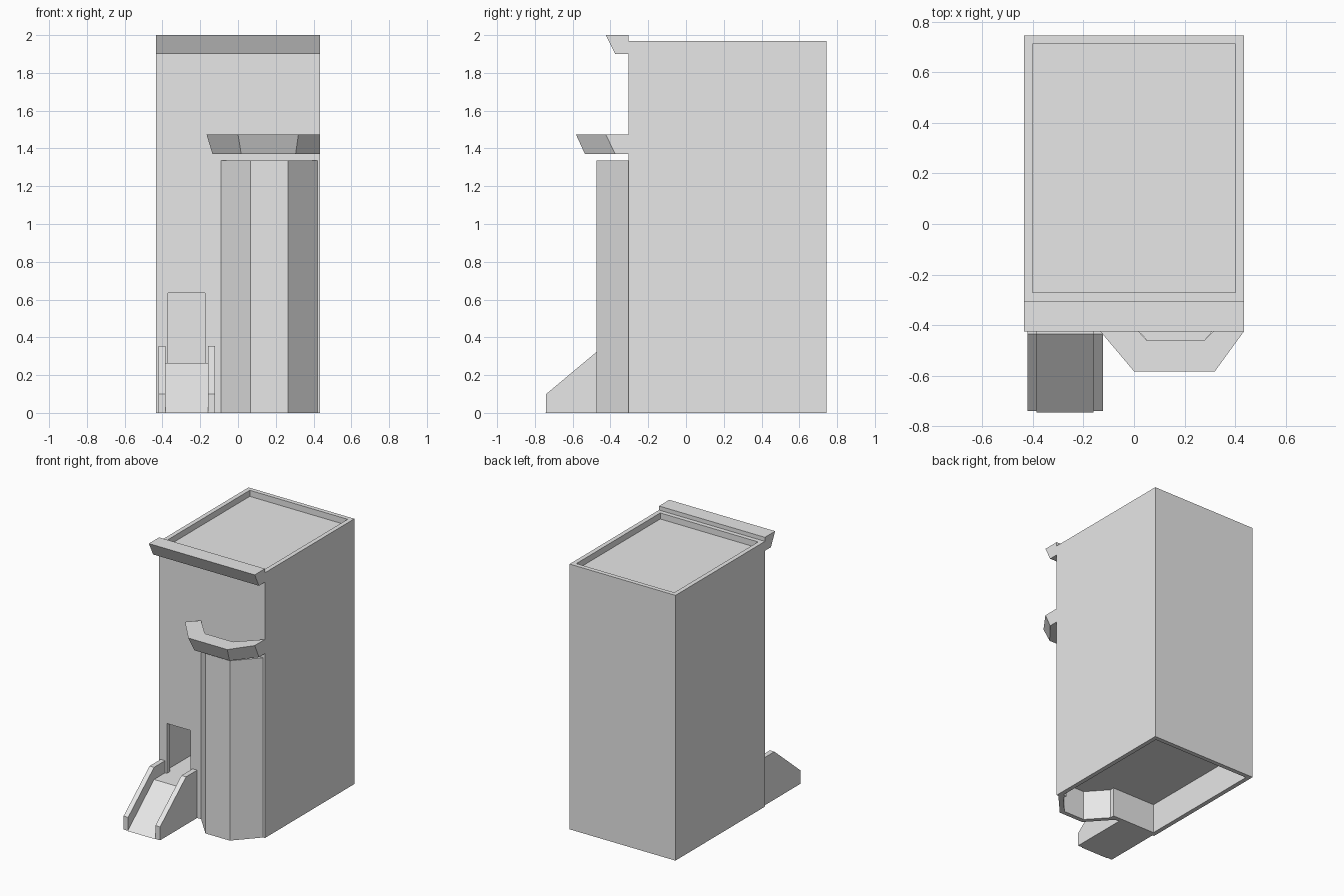
import bpy, bmesh
from mathutils import Vector

cube = bpy.data.objects.get("Cube")
if cube:
    bpy.data.objects.remove(cube, do_unlink=True)

# Single plaster colour
grey = bpy.data.materials.new("pale_grey")
grey.use_nodes = True
colour = (0.8, 0.8, 0.8, 1)
grey.diffuse_color = colour
grey.node_tree.nodes["Principled BSDF"].inputs["Base Color"].default_value = colour


def finish(name, bm):
    bmesh.ops.recalc_face_normals(bm, faces=bm.faces)
    mesh = bpy.data.meshes.new(name)
    bm.to_mesh(mesh)
    bm.free()
    mesh.materials.append(grey)
    obj = bpy.data.objects.new(name, mesh)
    bpy.context.collection.objects.link(obj)
    return obj


def prism(name, outline, low, high, axis="z"):
    """Extrude a 2D outline along z (outline is x, y) or x (outline is y, z)."""
    bm = bmesh.new()
    place = (lambda a, b: (a, b, low)) if axis == "z" else (lambda a, b: (low, a, b))
    face = bm.faces.new([bm.verts.new(place(a, b)) for a, b in outline])
    top = bmesh.ops.extrude_face_region(bm, geom=[face])["geom"]
    step = Vector((0, 0, high - low)) if axis == "z" else Vector((high - low, 0, 0))
    bmesh.ops.translate(bm, vec=step, verts=[v for v in top if isinstance(v, bmesh.types.BMVert)])
    return finish(name, bm)


def rect(x0, x1, y0, y1):
    return [(x0, y0), (x1, y0), (x1, y1), (x0, y1)]


def carve(obj, cutter):
    mod = obj.modifiers.new("cut", "BOOLEAN")
    mod.operation, mod.solver, mod.object = "DIFFERENCE", "EXACT", cutter
    bpy.context.view_layer.objects.active = obj
    bpy.ops.object.modifier_apply(modifier=mod.name)


# Main tower and the angled bay on its front
W, FRONT, BACK, WALL = 0.435, -0.305, 0.745, 0.033
body = prism("tower_body", rect(-W, W, FRONT, BACK), 0, 1.97)
bay = prism("bay", [(-0.09, FRONT), (0.065, -0.475), (0.265, -0.475), (0.42, FRONT),
                    (0.42, -0.29), (-0.09, -0.29)], 0, 1.335)

# Hollows: sunken roof, room, doorway and open underside
inner = rect(-W + WALL, W - WALL, FRONT + WALL, BACK - WALL)
roof_cut = prism("roof_cutter", inner, 1.925, 2.1)
room_cut = prism("room_cutter", inner, 0.265, 1.89)
door_cut = prism("door_cutter", rect(-0.37, -0.175, -0.4, -0.2), 0.265, 0.635)
under_cut = prism("underside_cutter", [
    inner[0], (-0.045, inner[0][1]), (-0.045, FRONT), (0.08, -0.442), (0.25, -0.442),
    (0.375, FRONT), (0.375, inner[0][1]), inner[1], inner[2], inner[3]], -0.1, 0.22)
for cutter in (roof_cut, room_cut, door_cut, under_cut):
    carve(body, cutter)
carve(bay, under_cut)
for cutter in (roof_cut, room_cut, door_cut, under_cut):
    bpy.data.objects.remove(cutter, do_unlink=True)

# Top cornice, flaring outwards
prism("top_cornice", [(FRONT, 1.9), (-0.375, 1.9), (-0.425, 2.0), (FRONT, 2.0)], -W, W, "x")

# Bay cornice: flared band that follows the bay
inside = [(-0.09, FRONT), (0.05, -0.46), (0.28, -0.46), (0.42, FRONT)]
foot = [(-0.135, -0.352), (0.017, -0.535), (0.305, -0.535), (W, -0.375)]
lip = [(-0.167, -0.385), (0, -0.583), (0.32, -0.583), (W, -0.425)]
inside[-1] = (W, FRONT)
bm = bmesh.new()
rings = []
for i, f, l in zip(inside, foot, lip):
    rings.append([bm.verts.new(p) for p in
                  ((*i, 1.37), (*f, 1.37), (*l, 1.475), (*i, 1.475))])
for a, b in zip(rings, rings[1:]):
    for k in range(4):
        n = (k + 1) % 4
        bm.faces.new((a[k], a[n], b[n], b[k]))
bm.faces.new(rings[0])
bm.faces.new(rings[-1])
finish("bay_cornice", bm)

# Entrance ramp with a landing and two side walls
prism("ramp", [(FRONT, 0), (-0.745, 0), (-0.435, 0.265), (FRONT, 0.265)], -0.385, -0.16, "x")
side = [(FRONT, 0), (-0.74, 0), (-0.74, 0.1), (-0.435, 0.355), (FRONT, 0.355)]
for name, x0, x1 in (("ramp_wall_right", -0.422, -0.385), ("ramp_wall_left", -0.16, -0.122)):
    prism(name, side, x0, x1, "x")
